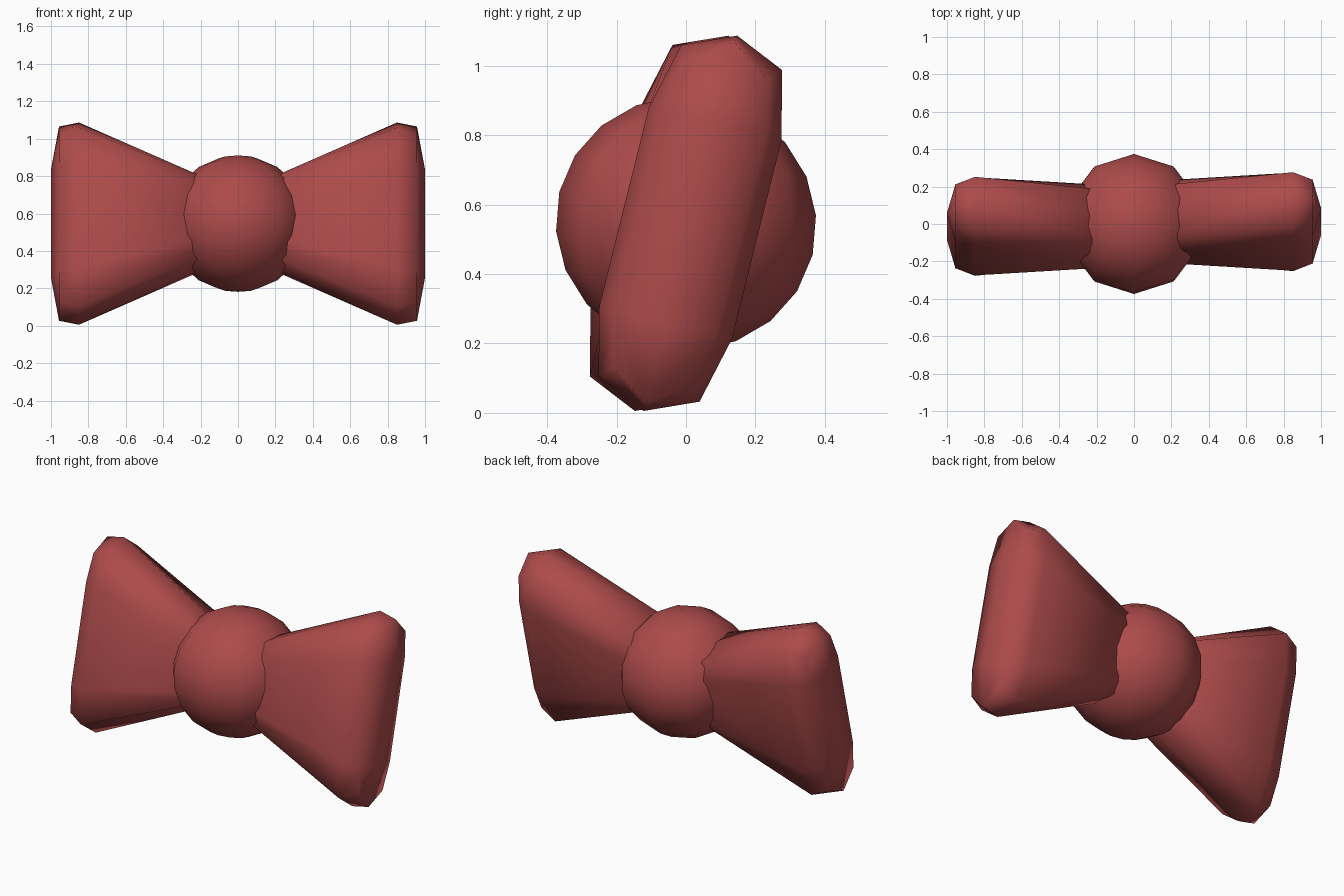
import bpy, bmesh, math

if "Cube" in bpy.data.objects:
    bpy.data.objects.remove(bpy.data.objects["Cube"])

TILT = math.radians(-14)
CENTRE_Z = 0.546

mat = bpy.data.materials.new("red_fabric")
mat.diffuse_color = (0.42, 0.07, 0.07, 1)
mat.use_nodes = True
mat.node_tree.nodes["Principled BSDF"].inputs["Base Color"].default_value = mat.diffuse_color


def finish(obj):
    obj.data.materials.append(mat)
    obj.rotation_euler = (TILT, 0, 0)
    for p in obj.data.polygons:
        p.use_smooth = True


def section(bm, x, tip, shoulder, side):
    """Ten-sided rounded outline at x, from one quarter of (y, z) points."""
    quarter = [(0, tip), shoulder, side]
    half = quarter + [(y, -z) for y, z in reversed(quarter)]
    pts = half + [(-y, z) for y, z in reversed(half[1:-1])]
    return [bm.verts.new((x, y, z)) for y, z in pts]


def wing(name, sign):
    bm = bmesh.new()
    rings = [
        section(bm, sign * 0.10, 0.205, (0.150, 0.181), (0.197, 0.108)),
        section(bm, sign * 0.85, 0.557, (0.150, 0.492), (0.197, 0.294)),
        section(bm, sign * 0.957, 0.535, (0.117, 0.455), (0.150, 0.294)),
    ]
    for a, b in zip(rings, rings[1:]):
        for i in range(10):
            j = (i + 1) % 10
            bm.faces.new((a[i], a[j], b[j], b[i]))
    bm.faces.new(rings[0])
    # rounded outer end closing on a vertical ridge
    r = rings[-1]
    top = bm.verts.new((sign, 0, 0.298))
    low = bm.verts.new((sign, 0, -0.298))
    for f in ((r[0], r[1], r[2], top), (r[2], r[3], low, top), (r[3], r[4], r[5], low),
              (r[5], r[6], r[7], low), (r[7], r[8], top, low), (r[8], r[9], r[0], top)):
        bm.faces.new(f)
    bmesh.ops.recalc_face_normals(bm, faces=bm.faces[:])
    me = bpy.data.meshes.new(name)
    bm.to_mesh(me)
    bm.free()
    obj = bpy.data.objects.new(name, me)
    bpy.context.collection.objects.link(obj)
    obj.location = (0, sign * 0.0125, CENTRE_Z)
    finish(obj)


# two flared bow wings
wing("right_wing", 1)
wing("left_wing", -1)

# round centre knot
bpy.ops.mesh.primitive_uv_sphere_add(segments=10, ring_count=10, radius=0.376,
                                     location=(0, 0, CENTRE_Z))
knot = bpy.context.object
knot.name = "knot"
knot.scale = (1, 1, 0.97)
finish(knot)
